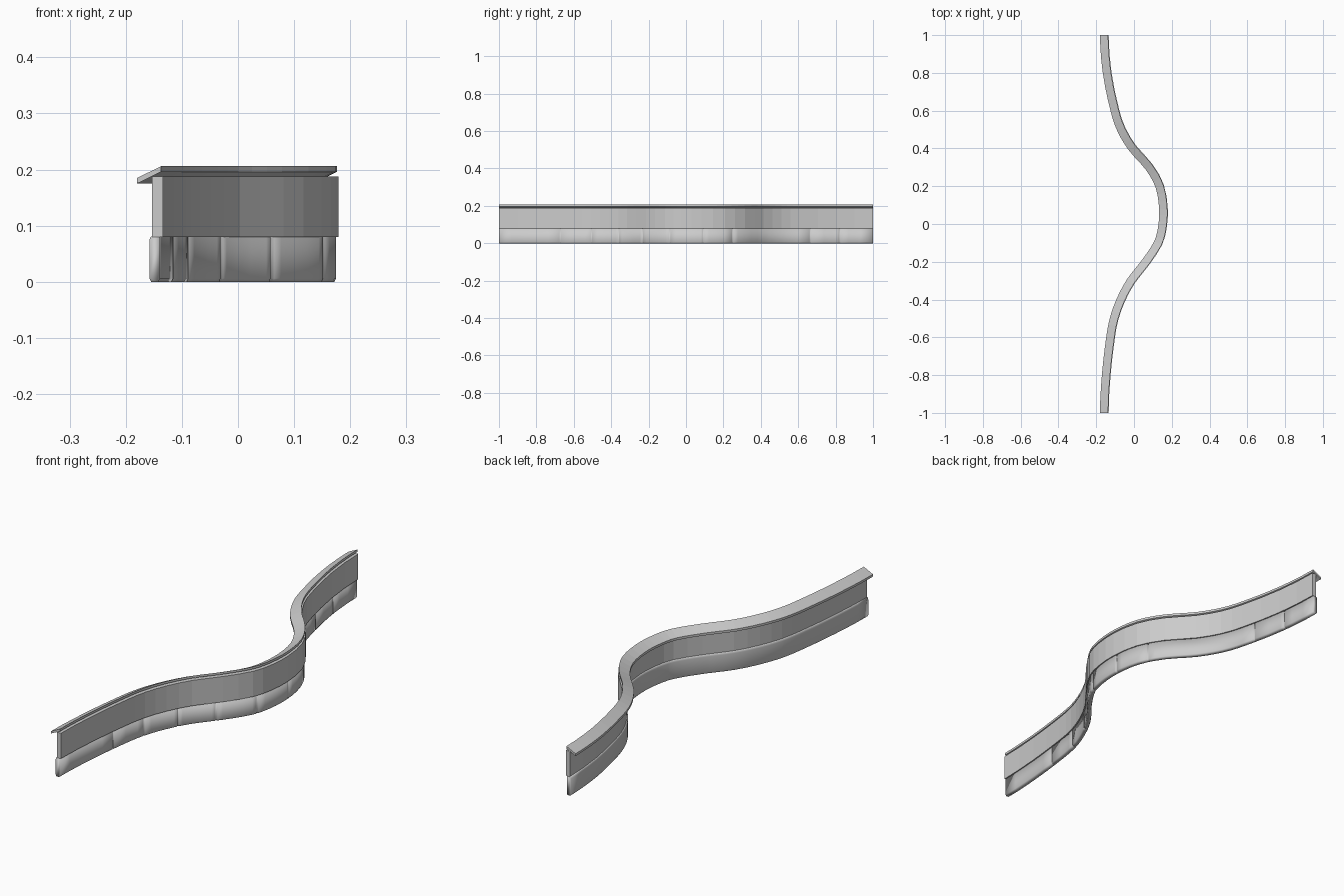
import bpy
import bmesh
from mathutils import Vector

cube = bpy.data.objects.get("Cube")
if cube:
    bpy.data.objects.remove(cube, do_unlink=True)

grey = bpy.data.materials.new("plain grey")
grey.use_nodes = True
colour = (0.6, 0.6, 0.6, 1)
grey.diffuse_color = colour
grey.node_tree.nodes["Principled BSDF"].inputs["Base Color"].default_value = colour

# Winding centre line seen from above, as (x, y)
LINE = [(-.16, -1), (-.15, -.8), (-.127, -.6), (-.108, -.5), (-.072, -.4), (-.018, -.3),
        (.06, -.2), (.125, -.1), (.147, -.02), (.153, .08), (.133, .2), (.078, .3),
        (-.01, .4), (-.07, .5), (-.104, .6), (-.145, .8), (-.16, 1)]
SEAMS = (-.67, -.5, -.35, -.22, -.08, .09, .24, .66, .82)


def slope(i):
    if i in (0, len(LINE) - 1):
        return 0.0
    (xa, ya), (xb, yb) = LINE[i - 1], LINE[i + 1]
    return (xb - xa) / (yb - ya)


def centre(y):
    """Smooth x of the centre line at y, with its slope."""
    i = max(k for k in range(len(LINE) - 1) if LINE[k][1] <= y)
    (xa, ya), (xb, yb) = LINE[i], LINE[i + 1]
    h = yb - ya
    t = (y - ya) / h
    a, b = slope(i) * h, slope(i + 1) * h
    c2, c3 = 3 * (xb - xa) - 2 * a - b, 2 * (xa - xb) + a + b
    return xa + t * (a + t * (c2 + t * c3)), (a + t * (2 * c2 + 3 * t * c3)) / h


def stations(steps):
    ys = [a[1] + (b[1] - a[1]) * k / steps
          for a, b in zip(LINE, LINE[1:]) for k in range(steps)]
    return ys + [LINE[-1][1]]


def sweep(name, rings, smooth):
    """Loft (y, profile) rings along the centre line; profiles are (side, height)."""
    bm = bmesh.new()
    loops = []
    for y, profile in rings:
        x, s = centre(y)
        side = Vector((1, -s, 0)).normalized()
        loops.append([bm.verts.new(Vector((x, y, z)) + side * u) for u, z in profile])
    for a, b in zip(loops, loops[1:]):
        for k in range(len(a)):
            n = (k + 1) % len(a)
            bm.faces.new((a[k], a[n], b[n], b[k]))
    bm.faces.new(loops[0])
    bm.faces.new(loops[-1])
    bmesh.ops.recalc_face_normals(bm, faces=bm.faces)
    mesh = bpy.data.meshes.new(name)
    bm.to_mesh(mesh)
    bm.free()
    mesh.materials.append(grey)
    mesh.polygons.foreach_set("use_smooth", [smooth] * len(mesh.polygons))
    obj = bpy.data.objects.new(name, mesh)
    bpy.context.collection.objects.link(obj)
    return obj


# Upright panel, faceted along its bends
panel = [(.007, .08), (.026, .08), (.026, .188), (.007, .188)]
sweep("wall_panel", [(y, panel) for y in stations(2)], False)

# Sloping coping board
board = [(-.02, .175), (.023, .196), (.023, .206), (-.02, .185)]
sweep("sloping_cap", [(y, board) for y in stations(3)], False)


# Plinth with rounded edges and narrow seams on its outer side
def plinth(depth):
    out = .021 - depth
    return [(.005, 0), (out - .003, 0), (out, .006), (out, .08),
            (.006, .081), (.003, .078), (.002, .072), (.002, .006)]


rings = [(y, plinth(0)) for y in stations(3)
         if all(abs(y - s) > .008 for s in SEAMS)]
for s in SEAMS:
    rings += [(s - .004, plinth(0)), (s, plinth(.005)), (s + .004, plinth(0))]
base = sweep("plinth", sorted(rings, key=lambda r: r[0]), True)
